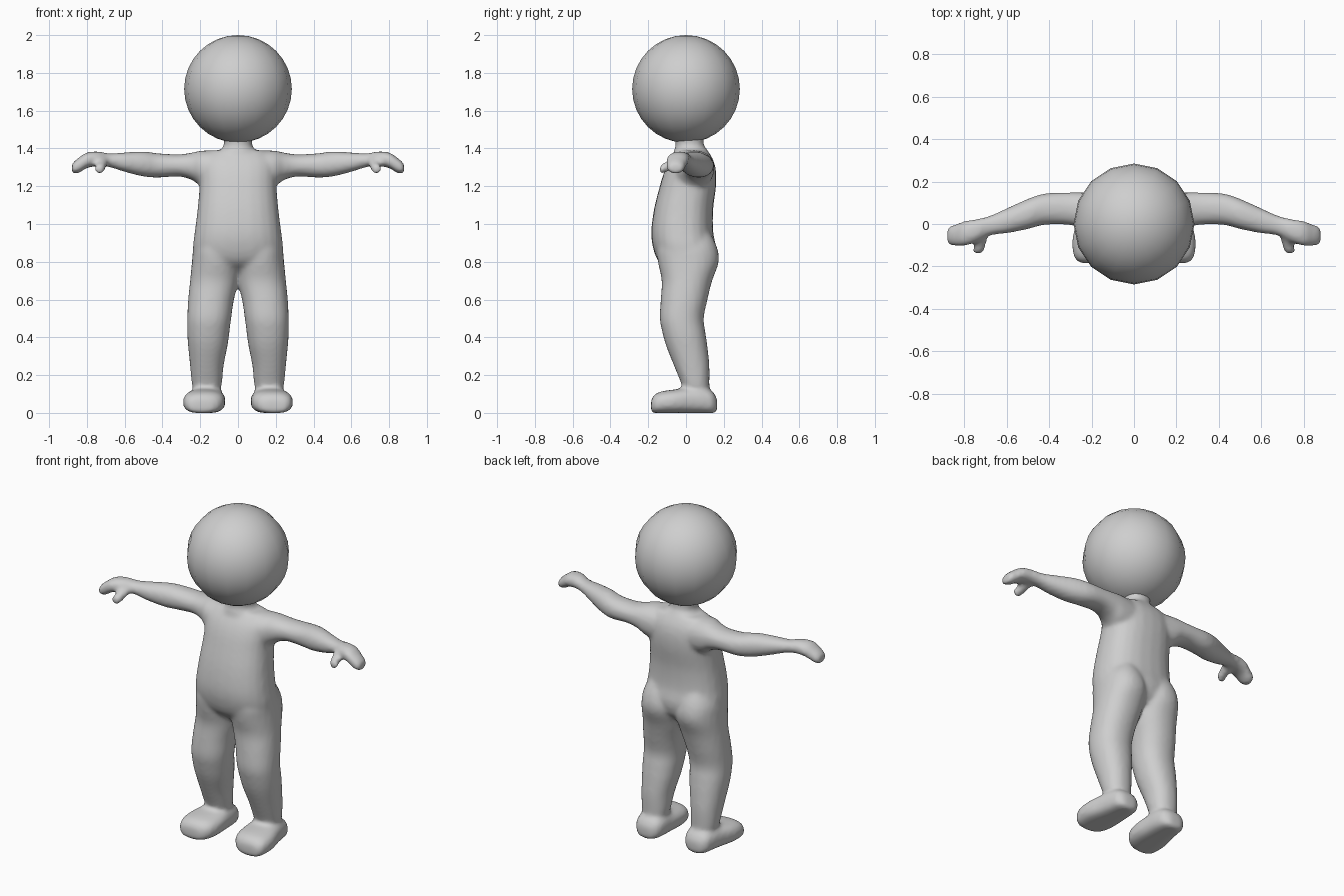
import bpy, bmesh, math
from mathutils import Vector

cube = bpy.data.objects.get("Cube")
if cube:
    bpy.data.objects.remove(cube, do_unlink=True)

grey = bpy.data.materials.new("plain_grey")
grey.use_nodes = True
GREY = (0.62, 0.62, 0.62, 1)
grey.diffuse_color = GREY
grey.node_tree.nodes["Principled BSDF"].inputs["Base Color"].default_value = GREY

# Loft axis -> (along, u, v) coordinate indices
AXES = {"x": (0, 1, 2), "y": (1, 0, 2), "z": (2, 0, 1)}
PAD = 0.004  # makes up for the shrinkage of the smoothing


def smooth_rows(rows, steps=4):
    """Catmull-Rom interpolation between section rows."""
    p = [Vector(r) for r in rows]
    p = [p[0]] + p + [p[-1]]
    out = []
    for i in range(1, len(p) - 2):
        a, b, c, d = p[i - 1:i + 3]
        for k in range(steps):
            t = k / steps
            out.append(0.5 * (2 * b + (c - a) * t + (2 * a - 5 * b + 4 * c - d) * t ** 2
                              + (3 * b - a - 3 * c + d) * t ** 3))
    return out + [p[-2]]


def loft(bm, axis, rows, side=1, power=2.2, n=24):
    """Closed tube through sections (position, u min, u max, v min, v max)."""
    ia, iu, iv = AXES[axis]
    rings = []
    for t, u0, u1, v0, v1 in smooth_rows(rows):
        ring = []
        for k in range(n):
            ang = math.tau * k / n
            c, s = math.cos(ang), math.sin(ang)
            co = [0, 0, 0]
            co[ia] = t
            co[iu] = (u0 + u1) / 2 + ((u1 - u0) / 2 + PAD) * math.copysign(abs(c) ** (2 / power), c)
            co[iv] = (v0 + v1) / 2 + ((v1 - v0) / 2 + PAD) * math.copysign(abs(s) ** (2 / power), s)
            ring.append(bm.verts.new((co[0] * side, co[1], max(co[2], 0))))
        rings.append(ring)
    for a, b in zip(rings, rings[1:]):
        for k in range(n):
            bm.faces.new((a[k], a[(k + 1) % n], b[(k + 1) % n], b[k]))
    bm.faces.new(rings[0])
    bm.faces.new(rings[-1])


bm = bmesh.new()

# Torso
loft(bm, "z", [
    (0.75, -0.14, 0.14, -0.08, 0.10),
    (0.80, -0.22, 0.22, -0.14, 0.14),
    (0.87, -0.235, 0.235, -0.17, 0.155),
    (0.96, -0.225, 0.225, -0.18, 0.14),
    (1.08, -0.21, 0.21, -0.165, 0.14),
    (1.20, -0.20, 0.20, -0.135, 0.155),
    (1.28, -0.20, 0.20, -0.11, 0.155),
    (1.34, -0.19, 0.19, -0.08, 0.14),
    (1.39, -0.14, 0.14, -0.04, 0.11)], power=2.4)

# Neck
loft(bm, "z", [
    (1.34, -0.13, 0.13, -0.07, 0.12),
    (1.39, -0.09, 0.09, -0.06, 0.11),
    (1.42, -0.07, 0.07, -0.05, 0.09),
    (1.48, -0.08, 0.08, -0.06, 0.09)])

for side in (1, -1):
    # Leg
    loft(bm, "z", [
        (0.07, 0.11, 0.22, 0.00, 0.12),
        (0.15, 0.09, 0.24, -0.02, 0.12),
        (0.25, 0.08, 0.25, -0.06, 0.12),
        (0.35, 0.06, 0.26, -0.10, 0.11),
        (0.42, 0.05, 0.265, -0.12, 0.10),
        (0.50, 0.04, 0.265, -0.135, 0.09),
        (0.60, 0.025, 0.26, -0.13, 0.11),
        (0.70, 0.0, 0.25, -0.125, 0.135),
        (0.80, -0.01, 0.24, -0.145, 0.17),
        (0.88, 0.0, 0.23, -0.15, 0.16),
        (0.96, 0.04, 0.19, -0.12, 0.12)], side)

    # Foot with a flat sole
    loft(bm, "y", [
        (-0.185, 0.15, 0.24, 0.01, 0.06),
        (-0.17, 0.11, 0.27, 0.0, 0.09),
        (-0.13, 0.08, 0.285, 0.0, 0.11),
        (-0.06, 0.07, 0.285, 0.0, 0.12),
        (0.02, 0.075, 0.265, 0.0, 0.13),
        (0.09, 0.08, 0.25, 0.0, 0.13),
        (0.14, 0.095, 0.235, 0.0, 0.11),
        (0.165, 0.13, 0.20, 0.01, 0.07)], side, power=2.6)

    # Arm and hand, flared into the shoulder and curling down at the fingers
    loft(bm, "x", [
        (0.10, -0.07, 0.14, 1.18, 1.385),
        (0.19, -0.05, 0.145, 1.20, 1.385),
        (0.24, -0.02, 0.145, 1.235, 1.375),
        (0.31, 0.0, 0.145, 1.255, 1.365),
        (0.42, 0.0, 0.14, 1.25, 1.37),
        (0.50, -0.02, 0.115, 1.255, 1.38),
        (0.60, -0.04, 0.07, 1.28, 1.375),
        (0.68, -0.05, 0.035, 1.305, 1.37),
        (0.74, -0.08, 0.02, 1.31, 1.38),
        (0.80, -0.10, 0.01, 1.30, 1.375),
        (0.84, -0.10, -0.005, 1.275, 1.35),
        (0.87, -0.095, -0.015, 1.27, 1.325),
        (0.88, -0.08, -0.03, 1.28, 1.31)], side)

    # Thumb
    loft(bm, "y", [
        (-0.14, 0.72, 0.75, 1.275, 1.305),
        (-0.125, 0.71, 0.755, 1.27, 1.315),
        (-0.09, 0.70, 0.75, 1.285, 1.335),
        (-0.04, 0.69, 0.75, 1.31, 1.36)], side)

bmesh.ops.recalc_face_normals(bm, faces=bm.faces)
mesh = bpy.data.meshes.new("body")
bm.to_mesh(mesh)
bm.free()
body = bpy.data.objects.new("body", mesh)
bpy.context.collection.objects.link(body)
mesh.materials.append(grey)

# Fuse the limbs into one skin and soften the joints
fuse = body.modifiers.new("fuse", "REMESH")
fuse.mode = "VOXEL"
fuse.voxel_size = 0.012
fuse.use_smooth_shade = True
soften = body.modifiers.new("soften", "SMOOTH")
soften.factor = 0.5
soften.iterations = 8

# Head
bpy.ops.mesh.primitive_uv_sphere_add(segments=16, ring_count=16, radius=0.285, location=(0, 0, 1.715))
head = bpy.context.object
head.name = "head"
head.data.materials.append(grey)
bpy.ops.object.shade_smooth()
